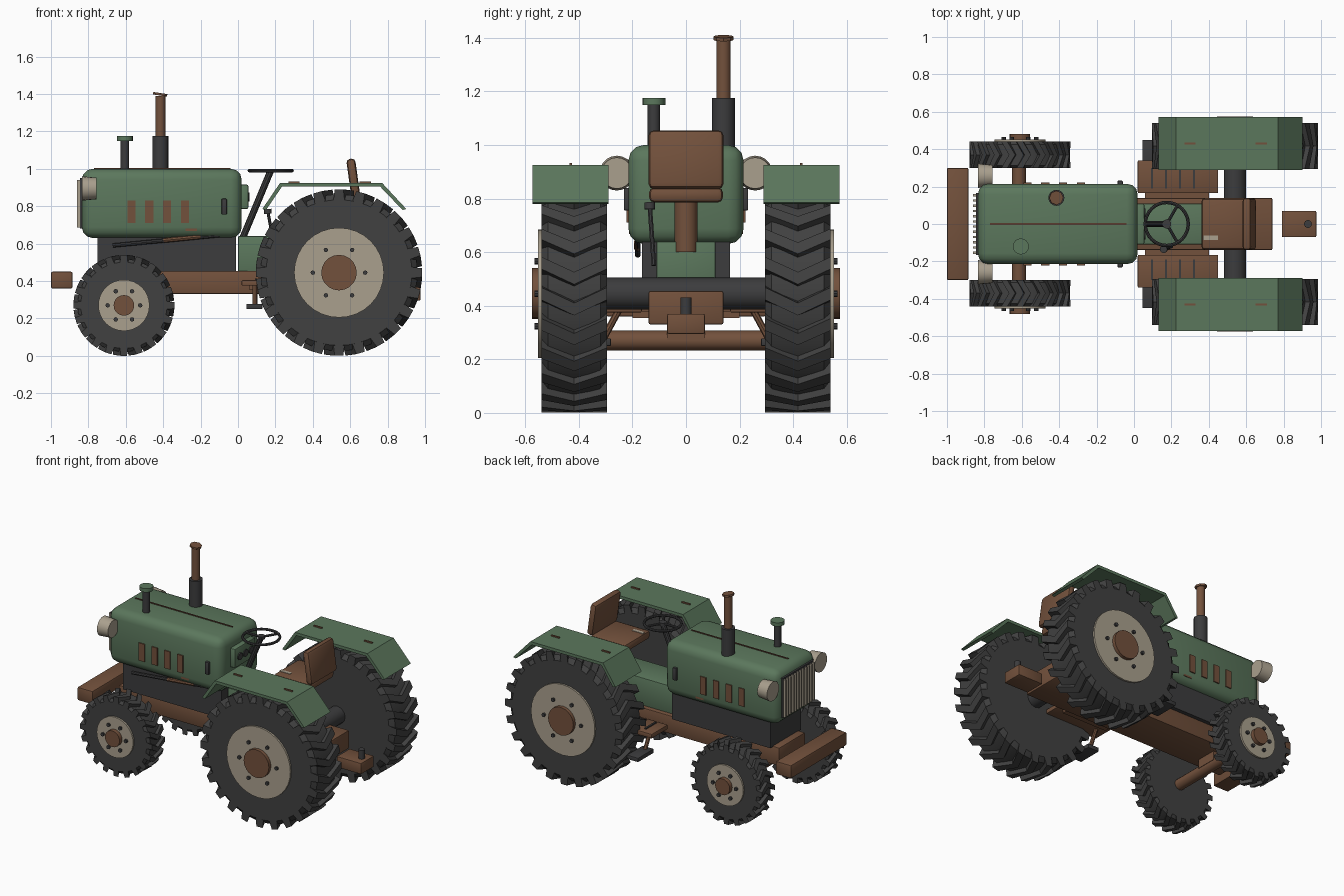
import bpy, bmesh, math
from mathutils import Vector

cube = bpy.data.objects.get("Cube")
if cube:
    bpy.data.objects.remove(cube)


def material(name, rgb):
    m = bpy.data.materials.new(name)
    m.use_nodes = True
    m.diffuse_color = (*rgb, 1)
    m.node_tree.nodes["Principled BSDF"].inputs["Base Color"].default_value = (*rgb, 1)
    return m


GREEN = material("green_paint", (0.105, 0.185, 0.108))
BROWN = material("rusty_brown", (0.17, 0.082, 0.045))
RUST = material("dark_rust", (0.10, 0.045, 0.027))
DARK = material("dark_metal", (0.045, 0.045, 0.047))
RUBBER = material("tyre_rubber", (0.052, 0.052, 0.052))
BEIGE = material("pale_beige", (0.40, 0.35, 0.27))


def finish(name, bm, mat, smooth=False):
    bmesh.ops.recalc_face_normals(bm, faces=bm.faces)
    mesh = bpy.data.meshes.new(name)
    bm.to_mesh(mesh)
    bm.free()
    mesh.materials.append(mat)
    ob = bpy.data.objects.new(name, mesh)
    bpy.context.collection.objects.link(ob)
    if smooth:
        bpy.ops.object.select_all(action="DESELECT")
        ob.select_set(True)
        bpy.context.view_layer.objects.active = ob
        bpy.ops.object.shade_smooth_by_angle(angle=math.radians(35))
    return ob


def box(name, x, y, z, mat, bevel=0.0, segments=2):
    bm = bmesh.new()
    bmesh.ops.create_cube(bm, size=1)
    for v in bm.verts:
        v.co = [(a + b) / 2 + c * (b - a) for (a, b), c in zip((x, y, z), v.co)]
    if bevel:
        bmesh.ops.bevel(bm, geom=bm.edges[:], offset=bevel, segments=segments,
                        profile=0.5, affect="EDGES")
    return finish(name, bm, mat, bevel > 0)


def rod(name, start, end, r, mat, sides=16, r_end=None):
    start, end = Vector(start), Vector(end)
    axis = end - start
    bm = bmesh.new()
    bmesh.ops.create_cone(bm, cap_ends=True, segments=sides, radius1=r,
                          radius2=r if r_end is None else r_end, depth=axis.length)
    turn = axis.to_track_quat("Z", "Y")
    for v in bm.verts:
        v.co = turn @ v.co + (start + end) / 2
    return finish(name, bm, mat, sides > 8)


def prism(name, outline, y, mat):
    """Extrude an x-z outline across a y range."""
    bm = bmesh.new()
    face = bm.faces.new([bm.verts.new((px, y[0], pz)) for px, pz in outline])
    new = bmesh.ops.extrude_face_region(bm, geom=[face])["geom"]
    for v in new:
        if isinstance(v, bmesh.types.BMVert):
            v.co.y = y[1]
    return finish(name, bm, mat)


def span(side, a, b):
    return tuple(sorted((side * a, side * b)))


def wheel(name, side, cx, radius, inner, outer, rim, hub, hub_out, bolt_ring, lugs, lug_h):
    def at(angle, r, y):
        return Vector((cx + r * math.sin(angle), side * y, radius + r * math.cos(angle)))

    base, width = radius - lug_h, outer - inner
    # tyre body turned from a profile with chamfered shoulders
    bm = bmesh.new()
    profile = [(inner, base * 0.93), (inner + width * 0.1, base),
               (outer - width * 0.1, base), (outer, base * 0.93)]
    n = 48
    rings = [[bm.verts.new(at(math.tau * i / n, r, y)) for i in range(n)] for y, r in profile]
    for a, b in zip(rings, rings[1:]):
        for i in range(n):
            bm.faces.new((a[i], a[(i + 1) % n], b[(i + 1) % n], b[i]))
    bm.faces.new(rings[0])
    bm.faces.new(rings[-1])
    finish(name + "_tyre", bm, RUBBER, True)
    # chevron lugs around the tread
    bm = bmesh.new()
    pitch = math.tau / lugs
    for k in range(lugs):
        sections = []
        for y, lead in ((inner, 0), ((inner + outer) / 2, 0.5), (outer, 0)):
            mid = (k + lead) * pitch
            sections.append([bm.verts.new(at(mid + t * pitch, r, y)) for t, r in
                             ((-0.29, base * 0.93), (-0.2, radius), (0.2, radius), (0.29, base * 0.93))])
        for a, b in zip(sections, sections[1:]):
            for i in range(4):
                bm.faces.new((a[i], a[(i + 1) % 4], b[(i + 1) % 4], b[i]))
        bm.faces.new(sections[0])
        bm.faces.new(sections[-1])
    finish(name + "_lugs", bm, RUBBER)
    # rim, hub and bolts
    rod(name + "_rim", at(0, 0, outer - 0.02), at(0, 0, outer + 0.012), rim, BEIGE, 32)
    rod(name + "_hub", at(0, 0, outer - 0.02), at(0, 0, hub_out), hub, BROWN, 20)
    for k in range(6):
        a = math.tau * k / 6 + math.radians(30)
        rod(name + "_bolt", at(a, bolt_ring, outer), at(a, bolt_ring, outer + 0.025), 0.012, DARK, 8)


# Chassis, engine and hood
box("chassis", (-0.8, 0.74), (-0.14, 0.14), (0.33, 0.455), BROWN, 0.008)
box("engine_block", (-0.75, -0.01), (-0.165, 0.165), (0.45, 0.66), DARK)
box("hood", (-0.835, 0.02), (-0.215, 0.215), (0.63, 1.0), GREEN, 0.058, 3)
box("hood_seam", (-0.77, -0.04), (-0.005, 0.005), (0.996, 1.004), RUST)
box("gearbox", (0.0, 0.52), (-0.11, 0.11), (0.45, 0.64), GREEN, 0.006)
box("front_bumper", (-1.0, -0.885), (-0.3, 0.3), (0.36, 0.45), BROWN, 0.008)
box("hitch", (0.79, 0.975), (-0.07, 0.07), (0.295, 0.37), BROWN, 0.006)
rod("hitch_pin", (0.93, 0, 0.36), (0.93, 0, 0.43), 0.021, DARK)

# Radiator grille
box("grille_back", (-0.845, -0.82), (-0.165, 0.165), (0.68, 0.95), DARK)
for i in range(12):
    y = -0.154 + i * 0.028
    box("grille_bar", (-0.86, -0.84), (y - 0.006, y + 0.006), (0.685, 0.94), BEIGE)

# Exhaust and air intake
rod("exhaust_muffler", (-0.415, 0.14, 0.96), (-0.415, 0.14, 1.175), 0.043, DARK)
rod("exhaust_pipe", (-0.415, 0.14, 1.17), (-0.415, 0.14, 1.39), 0.027, BROWN)
rod("exhaust_flap", (-0.417, 0.14, 1.392), (-0.415, 0.14, 1.405), 0.038, BROWN, 8)
rod("intake_pipe", (-0.605, -0.12, 0.97), (-0.605, -0.12, 1.16), 0.023, DARK)
rod("intake_cap", (-0.605, -0.12, 1.15), (-0.605, -0.12, 1.175), 0.043, GREEN)

# Dashboard and steering
box("dashboard", (0.01, 0.055), (-0.11, 0.11), (0.785, 0.915), GREEN, 0.008)
for y in (-0.06, 0, 0.06):
    rod("gauge", (0.05, y, 0.85), (0.062, y, 0.85), 0.024, DARK)
centre = Vector((0.175, 0, 0.99))
rod("steering_column", (0.025, 0, 0.63), centre, 0.018, DARK, 10)
bpy.ops.mesh.primitive_torus_add(location=centre, major_radius=0.115, minor_radius=0.009,
                                 major_segments=32, minor_segments=8)
ring = bpy.context.object
ring.name = "steering_wheel"
ring.data.materials.append(DARK)
bpy.ops.object.shade_smooth_by_angle()
for k in range(3):
    a = math.tau * k / 3 + math.pi
    rod("steering_spoke", centre, centre + 0.115 * Vector((math.cos(a), math.sin(a), 0)), 0.008, DARK, 8)
rod("steering_hub", centre - Vector((0, 0, 0.01)), centre + Vector((0, 0, 0.01)), 0.024, DARK)
rod("gear_lever", (0.2, -0.12, 0.55), (0.16, -0.135, 0.77), 0.009, DARK, 8)
rod("gear_knob", (0.16, -0.135, 0.76), (0.158, -0.135, 0.785), 0.02, DARK)
rod("drag_link", (-0.67, -0.18, 0.59), (-0.1, -0.18, 0.645), 0.011, DARK, 8)
rod("drag_link_sleeve", (-0.4, -0.182, 0.617), (-0.2, -0.182, 0.637), 0.013, BROWN, 8)

# Seat
rod("seat_post", (0.5, 0, 0.6), (0.5, 0, 0.8), 0.043, BROWN)
box("seat_cushion", (0.36, 0.63), (-0.138, 0.138), (0.785, 0.842), BROWN, 0.02)
back = box("seat_back", (-0.024, 0.024), (-0.14, 0.14), (-0.11, 0.11), BROWN, 0.02)
back.location = (0.617, 0, 0.945)
back.rotation_euler.y = math.radians(-8)
box("seat_tear", (0.37, 0.45), (-0.085, -0.062), (0.838, 0.845), BEIGE)

# Axles
rod("front_axle", (-0.615, -0.42, 0.27), (-0.615, 0.42, 0.27), 0.037, BROWN, 12)
box("axle_pivot", (-0.655, -0.575), (-0.07, 0.07), (0.27, 0.35), BROWN)
rod("rear_axle", (0.54, -0.5, 0.445), (0.54, 0.5, 0.445), 0.06, DARK, 12)

# Parts repeated on both sides
fender = [(0.13, 0.785), (0.225, 0.925), (0.77, 0.925), (0.9, 0.785),
          (0.88, 0.78), (0.76, 0.905), (0.235, 0.905), (0.15, 0.78)]
for side, tag in ((-1, "near"), (1, "far")):
    wheel(tag + "_small", side, -0.61, 0.27, 0.30, 0.44, 0.137, 0.055, 0.48, 0.087, 20, 0.022)
    wheel(tag + "_large", side, 0.54, 0.445, 0.295, 0.54, 0.24, 0.095, 0.575, 0.14, 24, 0.026)
    prism(tag + "_fender", fender, span(side, 0.29, 0.572), GREEN)
    for x in (0.27, 0.65):
        box(tag + "_fender_scratch", (x, x + 0.06), span(side, 0.425, 0.435), (0.92, 0.933), BROWN)
    rod(tag + "_headlight", (-0.757, side * 0.258, 0.895), (-0.835, side * 0.258, 0.895),
        0.058, BEIGE, 20, 0.065)
    rod(tag + "_headlight_arm", (-0.79, side * 0.18, 0.88), (-0.79, side * 0.24, 0.89), 0.015, DARK, 8)
    # side vents, latch and rust patches
    wall = span(side, 0.205, 0.222)
    for i in range(4):
        x = -0.592 + i * 0.096
        box(tag + "_vent", (x, x + 0.043), wall, (0.71, 0.83), BROWN)
    box(tag + "_latch", (-0.088, -0.06), span(side, 0.205, 0.232), (0.755, 0.84), DARK, 0.005)
    box(tag + "_lower_rust", (-0.28, -0.22), span(side, 0.19, 0.213), (0.668, 0.682), BROWN)
    box(tag + "_upper_rust", (-0.595, -0.535), span(side, 0.19, 0.21), (0.935, 0.948), BROWN)
    # footplate with ridges, and a hanging step
    box(tag + "_footplate", (0.02, 0.45), span(side, 0.165, 0.34), (0.375, 0.405), BROWN, 0.005)
    for x in (0.09, 0.165, 0.24, 0.315):
        box(tag + "_foot_ridge", (x, x + 0.012), span(side, 0.19, 0.3), (0.4, 0.413), DARK)
    box(tag + "_footplate_bracket", (0.06, 0.4), span(side, 0.12, 0.2), (0.355, 0.38), BROWN)
    box(tag + "_step", (0.045, 0.13), span(side, 0.28, 0.45), (0.25, 0.278), DARK, 0.004)
    rod(tag + "_step_stay", (0.09, side * 0.25, 0.385), (0.09, side * 0.315, 0.265), 0.013, BROWN, 8)
